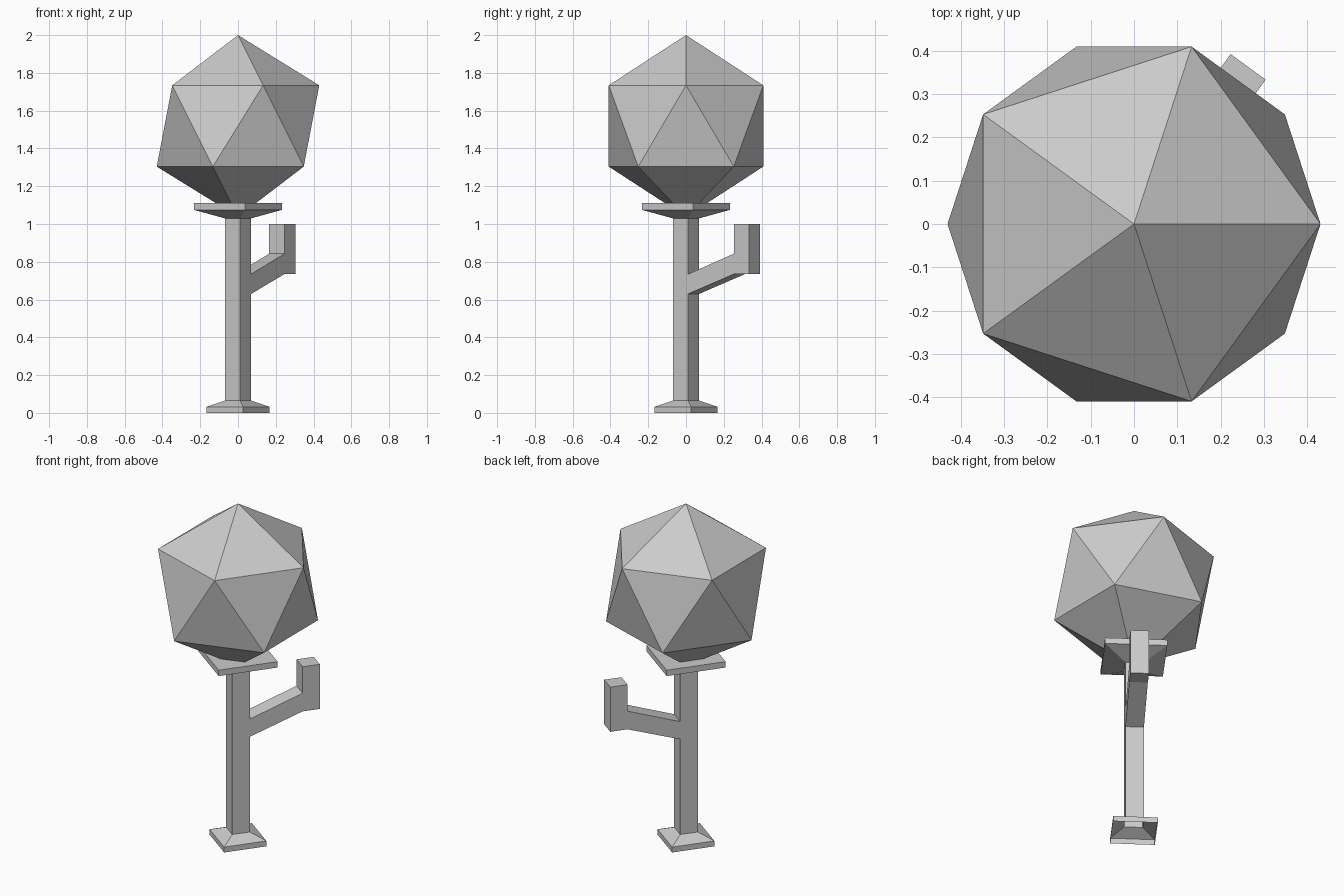
import bpy, bmesh
from math import cos, sin, radians

if "Cube" in bpy.data.objects:
    bpy.data.objects.remove(bpy.data.objects["Cube"])

TURN = radians(9)      # twist of the square post about z
ARM_DIR = radians(54)  # the branch leaves through a flat side of the post


def finish(name, bm):
    bmesh.ops.recalc_face_normals(bm, faces=bm.faces)
    mesh = bpy.data.meshes.new(name)
    bm.to_mesh(mesh)
    bm.free()
    obj = bpy.data.objects.new(name, mesh)
    bpy.context.collection.objects.link(obj)
    return obj


# Trunk: one square profile running through foot, post and flared top plate
profile = [(0.17, 0), (0.17, 0.032), (0.0707, 0.065),
           (0.0707, 1.03), (0.237, 1.075), (0.237, 1.11)]
bm = bmesh.new()
rings = [[bm.verts.new((r * cos(TURN + radians(90 * i)),
                        r * sin(TURN + radians(90 * i)), z)) for i in range(4)]
         for r, z in profile]
for low, high in zip(rings, rings[1:]):
    for i in range(4):
        j = (i + 1) % 4
        bm.faces.new((low[i], low[j], high[j], high[i]))
bm.faces.new(rings[-1])  # closed on top, the foot is hollow underneath
finish("trunk", bm)

# Branch: bent side profile swept across the post's width, open where it joins
side = [(0.05, 0.63), (0.35, 0.735), (0.448, 0.735), (0.448, 1.0),
        (0.35, 1.0), (0.35, 0.843), (0.05, 0.735)]
bm = bmesh.new()
right, left = [[bm.verts.new((r, y, z)) for r, z in side] for y in (-0.05, 0.05)]
for i in range(len(side) - 1):
    bm.faces.new((right[i], right[i + 1], left[i + 1], left[i]))
for s in (right, left):
    # split at the elbow into a sloped part and an upright part
    bm.faces.new((s[0], s[1], s[5], s[6]))
    bm.faces.new(s[1:6])
finish("branch", bm).rotation_euler.z = ARM_DIR

# Crown: plain icosahedron
bm = bmesh.new()
bmesh.ops.create_icosphere(bm, subdivisions=1, radius=0.481)
finish("crown", bm).location.z = 1.519
